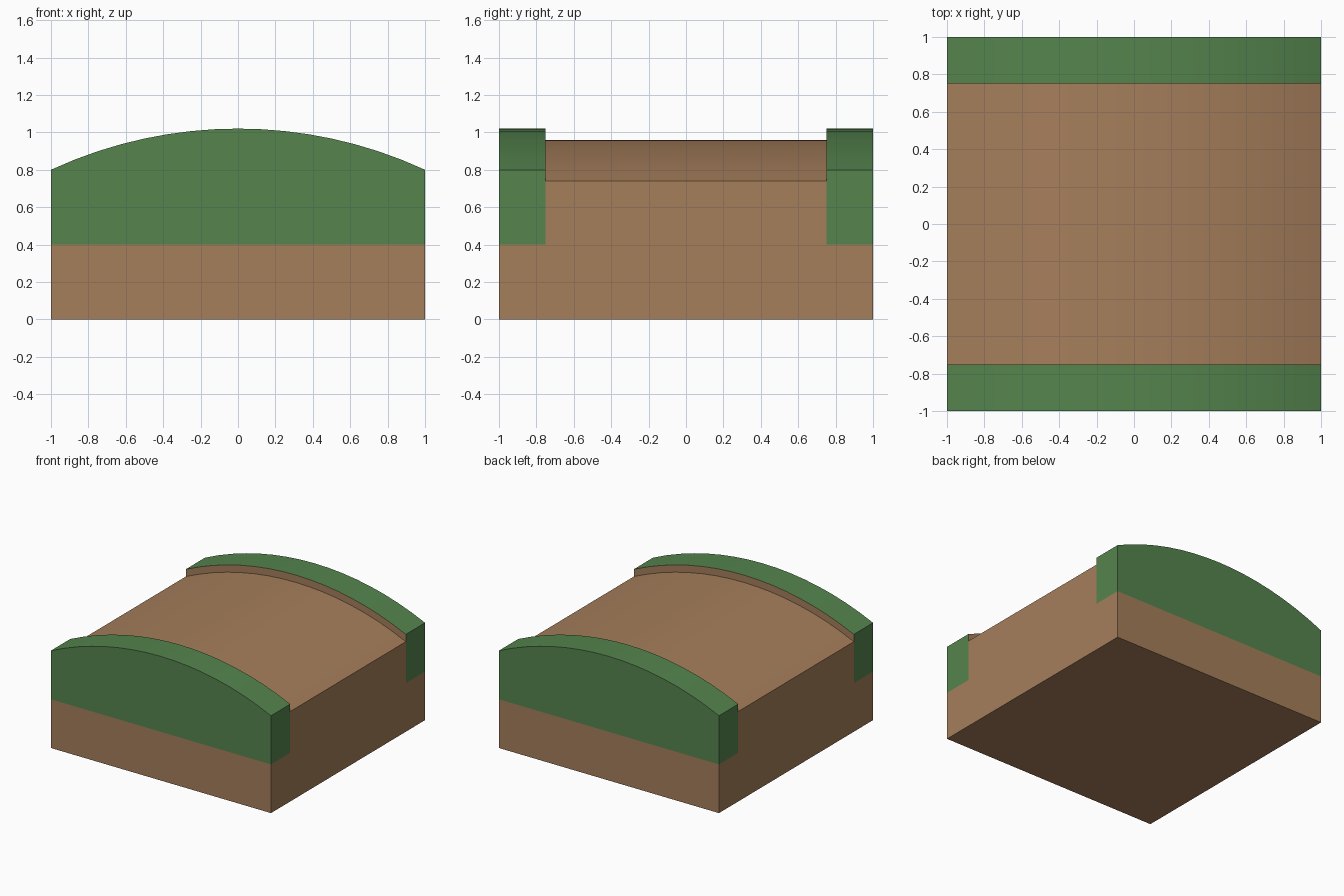
import bpy, bmesh, math

if "Cube" in bpy.data.objects:
    bpy.data.objects.remove(bpy.data.objects["Cube"])

N = 16          # segments along the arched top
RADIUS = 2.383  # arch rises 0.22 over a half span of 1


def material(name, color):
    m = bpy.data.materials.new(name)
    m.diffuse_color = color
    m.use_nodes = True
    m.node_tree.nodes["Principled BSDF"].inputs["Base Color"].default_value = m.diffuse_color
    return m


earth = material("earth", (0.38, 0.21, 0.105, 1))
grass = material("grass", (0.09, 0.23, 0.075, 1))


def arch(x, crown):
    return crown - RADIUS + math.sqrt(RADIUS ** 2 - x * x)


def sweep(name, section, mats, edge_mats):
    """Sweep a y/z section along x. Each point is (y, z, follows_arch).
    edge_mats gives a material slot per edge, None leaves it open."""
    bm = bmesh.new()
    rings = []
    for i in range(N + 1):
        x = -1 + 2 * i / N
        rings.append([bm.verts.new((x, y, arch(x, z) if curved else z))
                      for y, z, curved in section])
    n = len(section)
    for a, b in zip(rings, rings[1:]):
        for j, slot in enumerate(edge_mats):
            if slot is not None:
                k = (j + 1) % n
                bm.faces.new((a[j], a[k], b[k], b[j])).material_index = slot
    bm.faces.new(rings[0])
    bm.faces.new(rings[-1][::-1])
    # orient outward: faces of these sections are consistently wound
    bmesh.ops.reverse_faces(bm, faces=bm.faces)
    if sum(f.normal.x for f in bm.faces if f.calc_center_median().x > 0.999) < 0:
        bmesh.ops.reverse_faces(bm, faces=bm.faces)
    bm.normal_update()
    if [f for f in bm.faces if f.calc_center_median().x > 0.999][0].normal.x < 0:
        bmesh.ops.reverse_faces(bm, faces=bm.faces)
    me = bpy.data.meshes.new(name)
    bm.to_mesh(me)
    bm.free()
    for m in mats:
        me.materials.append(m)
    ob = bpy.data.objects.new(name, me)
    bpy.context.collection.objects.link(ob)
    bpy.ops.object.select_all(action='DESELECT')
    ob.select_set(True)
    bpy.context.view_layer.objects.active = ob
    bpy.ops.object.shade_smooth_by_angle(angle=math.radians(30))
    return ob


# earth block with the sunken arched path; open where the verges sit
sweep("path_block",
      [(-1, 0, 0), (-1, 0.4, 0), (-0.75, 0.4, 0), (-0.75, 0.96, 1),
       (0.75, 0.96, 1), (0.75, 0.4, 0), (1, 0.4, 0), (1, 0, 0)],
      [earth], [0, None, None, 0, None, None, 0, 0])

# grass verges on both sides, with an earth kerb facing the path
for side, name in ((-1, "front_verge"), (1, "back_verge")):
    sweep(name,
          [(side, 0.4, 0), (side, 1.02, 1), (side * 0.75, 1.02, 1),
           (side * 0.75, 0.96, 1), (side * 0.75, 0.4, 0)],
          [grass, earth], [0, 0, 1, None, None])
